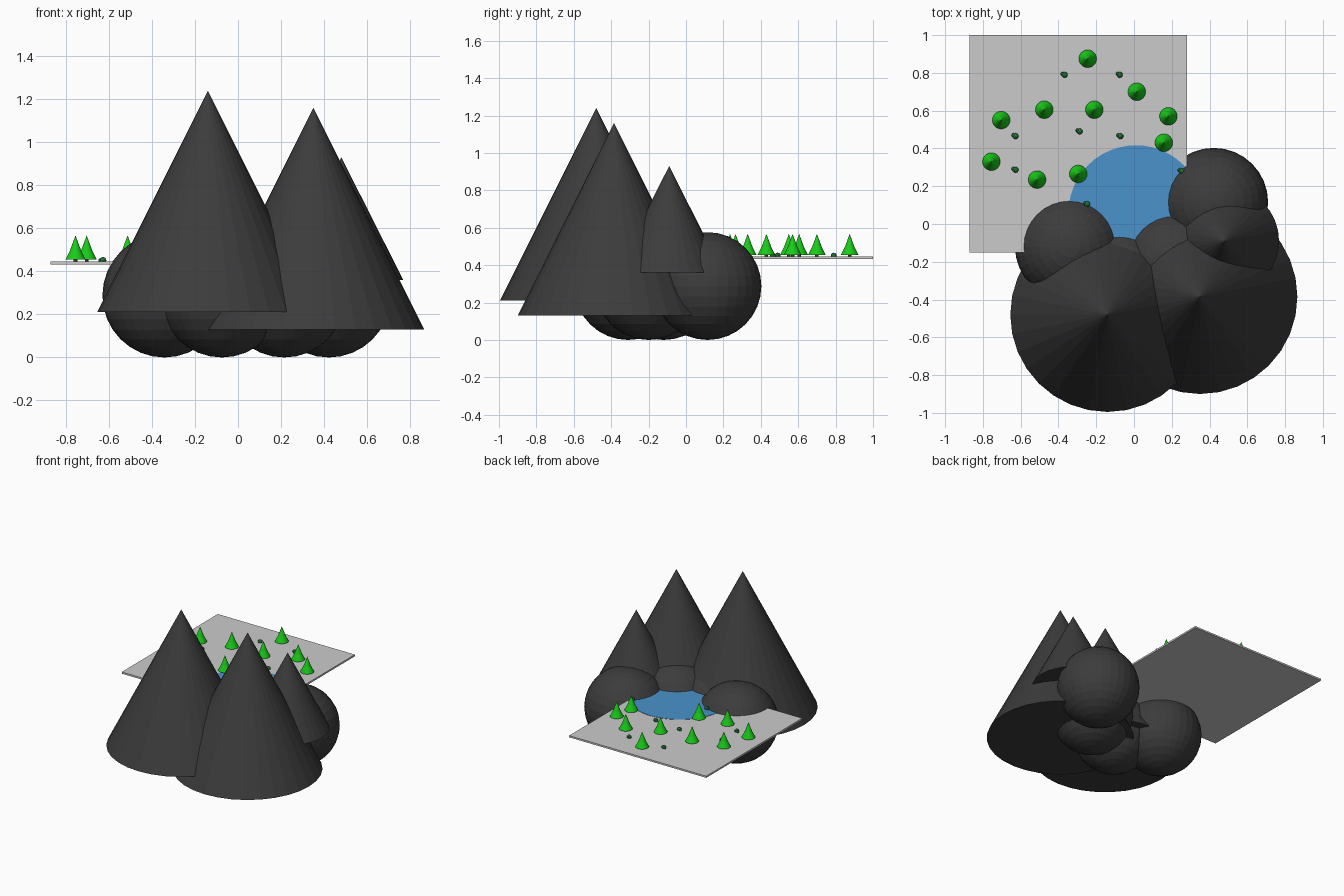
import bpy
from math import pi

if "Cube" in bpy.data.objects:
    bpy.data.objects.remove(bpy.data.objects["Cube"])

def material(name, rgb):
    m = bpy.data.materials.new(name)
    m.diffuse_color = (*rgb, 1)
    m.use_nodes = True
    m.node_tree.nodes["Principled BSDF"].inputs["Base Color"].default_value = m.diffuse_color
    return m

ROCK = material("dark_rock", (0.045, 0.045, 0.045))
WATER = material("water_blue", (0.07, 0.29, 0.6))
LEAF = material("leaf_green", (0.01, 0.6, 0.01))
BUSH = material("bush_green", (0.02, 0.2, 0.04))
BARK = material("bark_brown", (0.06, 0.03, 0.015))

def finish(name, mat=None):
    ob = bpy.context.object
    ob.name = name
    if mat:
        ob.data.materials.append(mat)
    return ob

def cone(name, x, y, z0, z1, r, mat, sides=32, top=0.0):
    bpy.ops.mesh.primitive_cone_add(vertices=sides, radius1=r, radius2=top,
                                    depth=z1 - z0, location=(x, y, (z0 + z1) / 2))
    return finish(name, mat)

GROUND = 0.445

# Square ground plate
bpy.ops.mesh.primitive_cube_add(size=1, location=(-0.295, 0.425, 0.4385))
plate = finish("ground_plate")
plate.scale = (1.15, 1.15, 0.013)

# Lake disc, just above the plate
cone("lake", 0.01, 0.06, 0.436, 0.447, 0.357, WATER, 48, 0.357)

# Mountain cones
for x, y, z0, z1, r in [(-0.14, -0.48, 0.21, 1.24, 0.515),
                        (0.35, -0.385, 0.13, 1.16, 0.515),
                        (0.48, -0.09, 0.36, 0.93, 0.288)]:
    cone("mountain", x, y, z0, z1, r, ROCK)

# Boulders beneath and around the mountains
for x, y in [(-0.342, -0.12), (-0.075, -0.31), (0.215, -0.2), (0.422, 0.115)]:
    bpy.ops.mesh.primitive_uv_sphere_add(segments=32, ring_count=16, radius=0.288,
                                         location=(x, y, 0.288))
    finish("boulder", ROCK)

# Trees: trunk with stacked foliage cones
trees = [(-0.245, 0.875), (0.015, 0.7), (0.182, 0.57), (0.158, 0.43), (-0.21, 0.605),
         (-0.475, 0.605), (-0.703, 0.55), (-0.755, 0.33), (-0.513, 0.235), (-0.295, 0.265)]
for x, y in trees:
    cone("tree_trunk", x, y, 0.44, 0.47, 0.009, BARK, 12, 0.009)
    cone("tree_lower_foliage", x, y, 0.455, 0.525, 0.047, LEAF, 24, 0.012)
    cone("tree_upper_foliage", x, y, 0.486, 0.567, 0.030, LEAF, 24)

# Bushes: a main clump with a smaller one beside it
bushes = [(-0.37, 0.79), (-0.078, 0.79), (-0.63, 0.465), (-0.63, 0.287),
          (-0.29, 0.49), (-0.075, 0.465), (-0.25, 0.105), (0.25, 0.28)]
for x, y in bushes:
    for dx, dy, r in [(0.003, 0, 0.016), (-0.008, 0.005, 0.011)]:
        bpy.ops.mesh.primitive_ico_sphere_add(subdivisions=2, radius=r,
                                              location=(x + dx, y + dy, GROUND + 0.006))
        finish("bush", BUSH)
